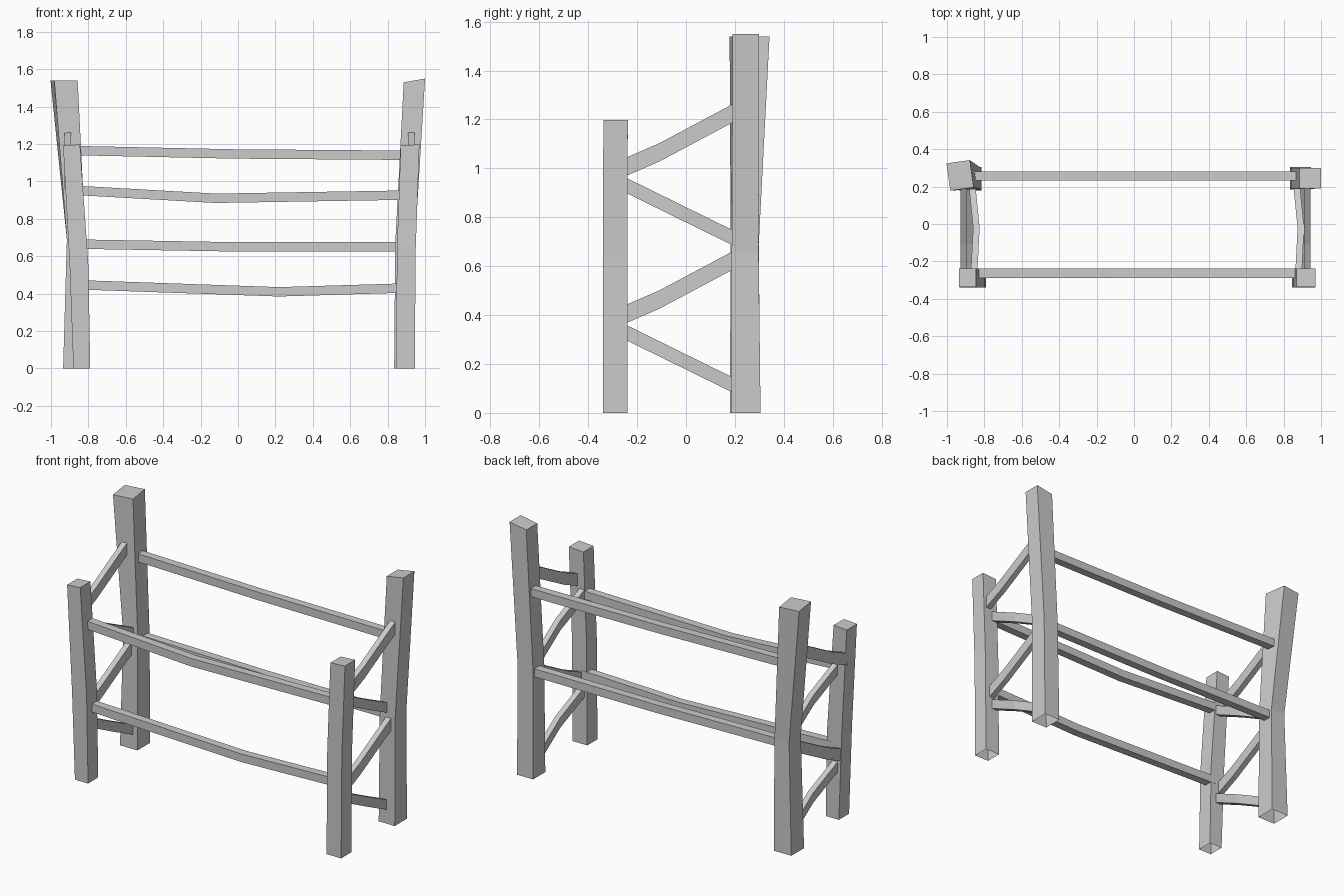
import bpy, bmesh
from math import radians, tan
from mathutils import Vector, Matrix

cube = bpy.data.objects.get("Cube")
if cube:
    bpy.data.objects.remove(cube, do_unlink=True)

grey = bpy.data.materials.new("weathered grey")
grey.use_nodes = True
grey.diffuse_color = (0.6, 0.6, 0.6, 1)
grey.node_tree.nodes["Principled BSDF"].inputs["Base Color"].default_value = (0.6, 0.6, 0.6, 1)

SQUARE = [(-1, -1), (1, -1), (1, 1), (-1, 1)]


def loft(name, rings, open_start=False):
    """Join four-cornered rings into a flat-sided beam."""
    bm = bmesh.new()
    loops = [[bm.verts.new(p) for p in ring] for ring in rings]
    for a, b in zip(loops, loops[1:]):
        for i in range(4):
            j = (i + 1) % 4
            bm.faces.new((a[i], a[j], b[j], b[i]))
    if not open_start:
        bm.faces.new(loops[0][::-1])
    bm.faces.new(loops[-1])
    bmesh.ops.recalc_face_normals(bm, faces=bm.faces)
    mesh = bpy.data.meshes.new(name)
    bm.to_mesh(mesh)
    bm.free()
    mesh.materials.append(grey)
    obj = bpy.data.objects.new(name, mesh)
    bpy.context.collection.objects.link(obj)


def post(name, sections, tilt=0, turn=0):
    """Sections are x, y, z, width, depth; the top is turned and slanted."""
    rings = []
    for n, (x, y, z, w, d) in enumerate(sections):
        top = n == len(sections) - 1
        spin = Matrix.Rotation(radians(turn if top else 0), 3, 'Z')
        slope = tan(radians(tilt)) if top else 0
        rings.append([Vector((x, y, z)) + spin @ Vector((u * w / 2, v * d / 2, u * w / 2 * slope))
                      for u, v in SQUARE])
    loft(name, rings, open_start=True)


def beam(name, path, side, thick, height):
    """Sweep an upright rectangle along a path."""
    side = Vector(side) * thick / 2
    up = Vector((0, 0, height / 2))
    loft(name, [[Vector(p) + side * u + up * v for u, v in SQUARE] for p in path])


# Corner posts, each with a slight bend
post("front_right_post", [(-.835, -.29, 0, .09, .1), (-.85, -.29, .55, .1, .1),
                          (-.89, -.288, 1.195, .09, .1)], tilt=4)
post("front_left_post", [(.895, -.29, 0, .1, .1), (.9, -.29, .64, .1, .1),
                         (.92, -.288, 1.195, .1, .1)], tilt=4)
post("back_right_post", [(-.875, .242, 0, .12, .125), (-.865, .24, .69, .1, .115),
                         (-.93, .26, 1.54, .126, .147)], turn=8)
post("back_left_post", [(.89, .245, 0, .11, .12), (.893, .242, .66, .105, .11),
                        (.943, .245, 1.54, .114, .108)], tilt=10)

# Long rails: x, z of each bend
rails = {
    "front_upper_rail": (-.264, [(-.86, .952), (-.12, .91), (.9, .927)]),
    "front_lower_rail": (-.264, [(-.84, .447), (.22, .41), (.89, .43)]),
    "back_upper_rail": (.257, [(-.87, 1.165), (-.02, 1.147), (.9, 1.14)]),
    "back_lower_rail": (.257, [(-.86, .665), (0, .65), (.88, .65)]),
}
for name, (y, bends) in rails.items():
    beam(name, [(x, y, z) for x, z in bends], (0, 1, 0), .05, .05)

# Side braces zigzag between the posts: front, middle and back
for side, upper, lower, bow in (("right", -.91, -.875, -.855), ("left", .927, .9, .88)):
    for level, z, x in (("upper", 1.0, upper), ("lower", .398, lower)):
        beam(f"{side}_{level}_rising_brace",
             [(x, -.26, z), (x, -.11, z + .065), (x, .2, z + .23)], (1, 0, 0), .035, .075)
        beam(f"{side}_{level}_falling_brace",
             [(bow, -.26, z - .062), (bow + .012, -.02, z - .18), (bow - .01, .2, z - .288)],
             (1, 0, 0), .035, .062)
